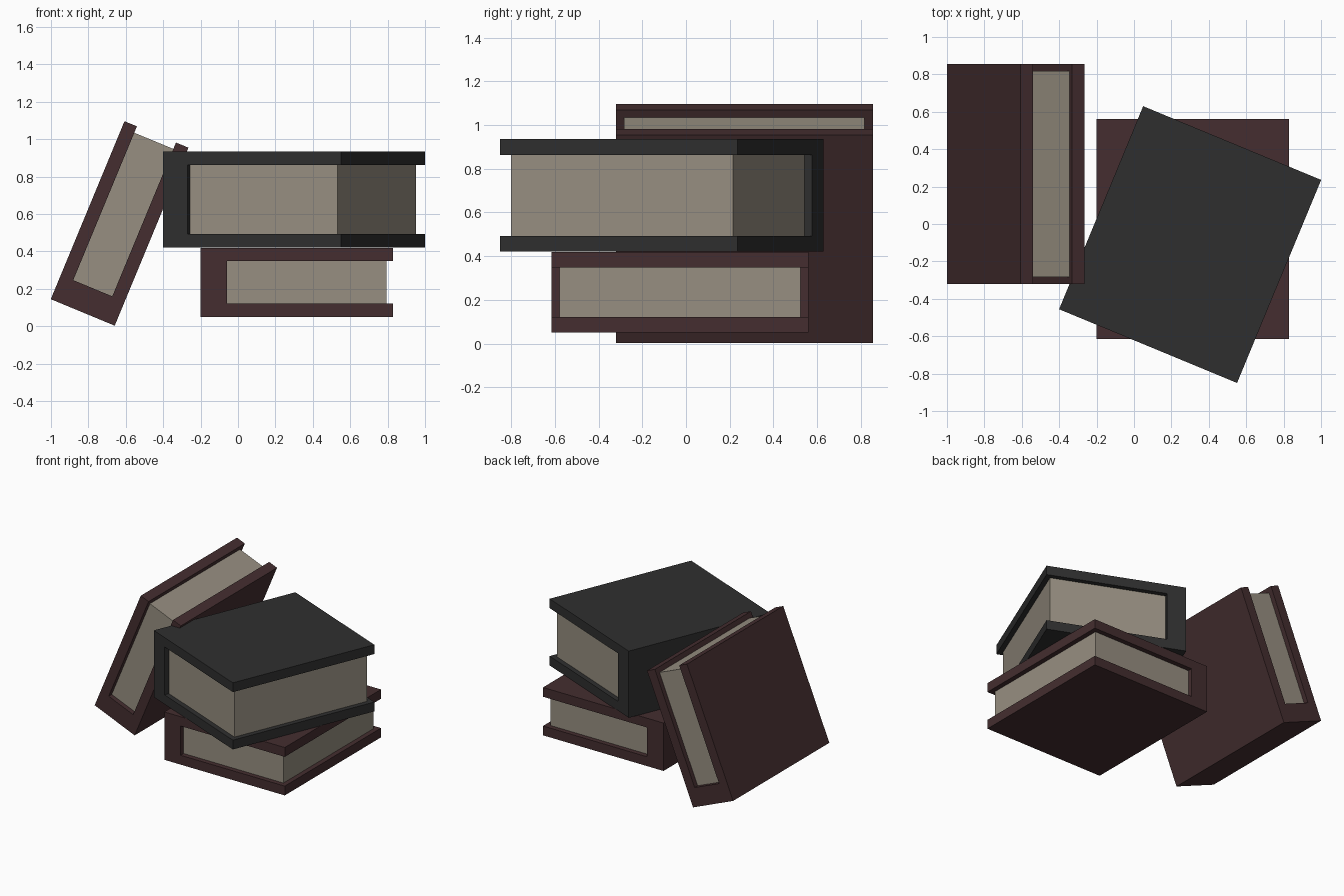
import bpy
import bmesh
from math import radians
from mathutils import Matrix

cube = bpy.data.objects.get("Cube")
if cube:
    bpy.data.objects.remove(cube, do_unlink=True)

WIDTH, LENGTH = 1.03, 1.175       # spine to fore edge, head to tail
BOARD, SPINE, INSET = 0.072, 0.14, 0.037


def material(name, color):
    mat = bpy.data.materials.new(name)
    mat.use_nodes = True
    mat.diffuse_color = color
    bsdf = next(n for n in mat.node_tree.nodes if n.type == 'BSDF_PRINCIPLED')
    bsdf.inputs["Base Color"].default_value = color
    bsdf.inputs["Roughness"].default_value = 0.8
    return mat


maroon = material("maroon cover", (0.058, 0.027, 0.029, 1))
charcoal = material("charcoal cover", (0.028, 0.028, 0.028, 1))
paper = material("paper", (0.31, 0.275, 0.22, 1))


def prism(name, profile, length, mat, matrix):
    """Extrude an x-z outline along y, centred on y = 0."""
    bm = bmesh.new()
    face = bm.faces.new([bm.verts.new((x, -length / 2, z)) for x, z in profile])
    ext = bmesh.ops.extrude_face_region(bm, geom=[face])
    moved = [v for v in ext["geom"] if isinstance(v, bmesh.types.BMVert)]
    bmesh.ops.translate(bm, verts=moved, vec=(0, length, 0))
    bmesh.ops.recalc_face_normals(bm, faces=bm.faces[:])
    mesh = bpy.data.meshes.new(name)
    bm.to_mesh(mesh)
    bm.free()
    mesh.materials.append(mat)
    obj = bpy.data.objects.new(name, mesh)
    obj.matrix_world = matrix
    bpy.context.collection.objects.link(obj)


def book(name, thickness, mat, center, angle=0, axis='Z'):
    matrix = Matrix.Translation(center) @ Matrix.Rotation(radians(angle), 4, axis)
    w, t = WIDTH / 2, thickness / 2
    inner_x, inner_z = SPINE - w, t - BOARD
    # C-shaped cover: two boards joined by a thick spine
    cover = [(-w, -t), (w, -t), (w, -inner_z), (inner_x, -inner_z),
             (inner_x, inner_z), (w, inner_z), (w, t), (-w, t)]
    prism(name + "_cover", cover, LENGTH, mat, matrix)
    # Page block set back from the board edges
    edge = w - INSET
    pages = [(inner_x, -inner_z), (edge, -inner_z), (edge, inner_z), (inner_x, inner_z)]
    prism(name + "_pages", pages, LENGTH - 2 * INSET, paper, matrix)


book("bottom_book", 0.37, maroon, (0.315, -0.027, 0.235))
book("top_book", 0.515, charcoal, (0.3, -0.11, 0.678), -22.5)
book("leaning_book", 0.37, maroon, (-0.633, 0.267, 0.55), -67.5, 'Y')
